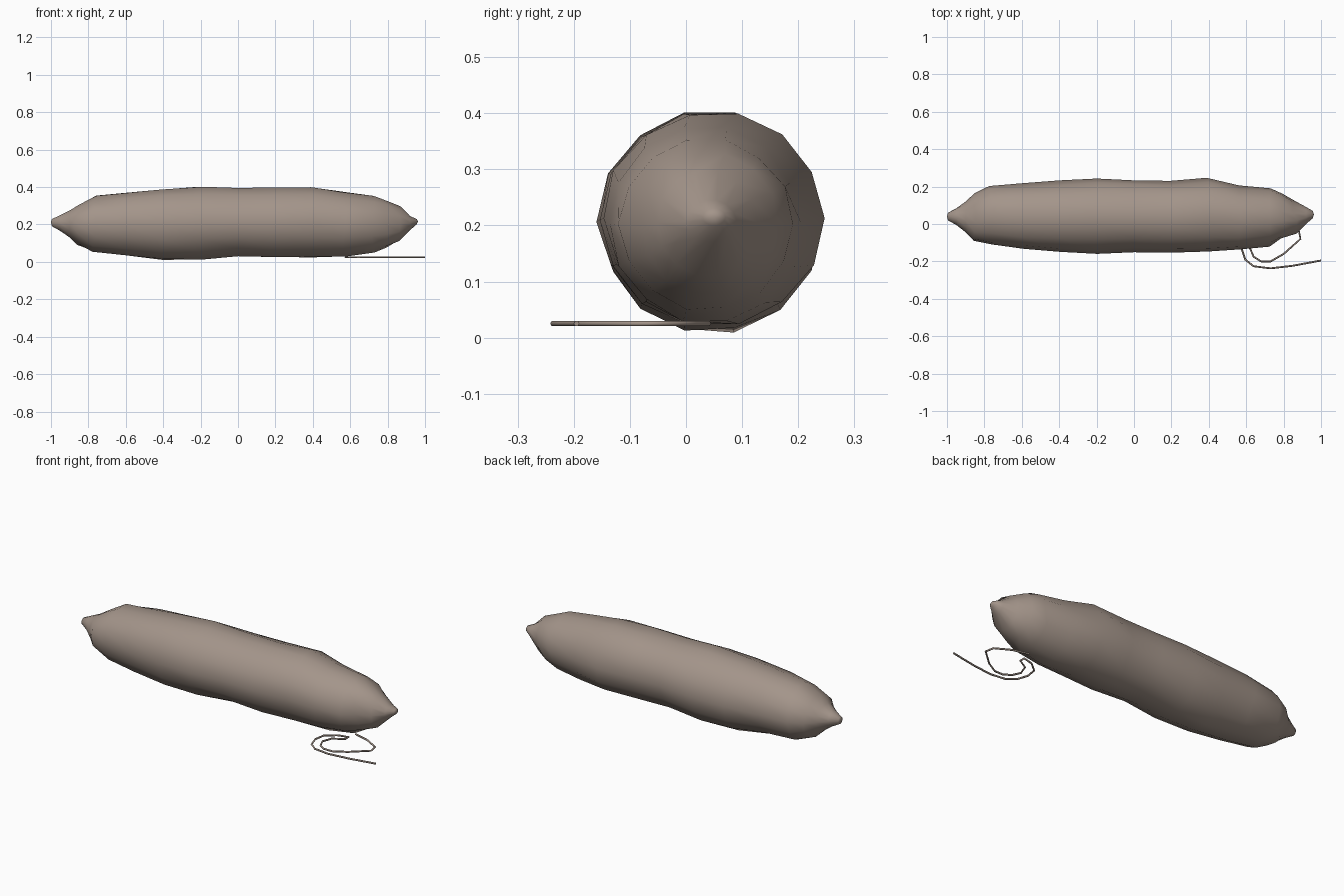
import bpy, bmesh, math, random
random.seed(4)

def material(name, rgb):
    m = bpy.data.materials.new(name)
    m.diffuse_color = (*rgb, 1)
    return m

taupe = material("taupe", (0.37, 0.30, 0.255))

# Lumpy body: rings along x, given as x, y low, y high, z low, z high
STATIONS = [
    (-0.995, 0.020, 0.060, 0.19, 0.23),
    (-0.95, -0.005, 0.085, 0.165, 0.25),
    (-0.90, -0.045, 0.120, 0.13, 0.275),
    (-0.85, -0.090, 0.165, 0.09, 0.31),
    (-0.77, -0.110, 0.205, 0.05, 0.355),
    (-0.60, -0.135, 0.215, 0.035, 0.375),
    (-0.40, -0.145, 0.230, 0.008, 0.395),
    (-0.20, -0.155, 0.240, 0.010, 0.402),
    (0.00, -0.150, 0.230, 0.028, 0.396),
    (0.20, -0.150, 0.228, 0.018, 0.400),
    (0.40, -0.145, 0.245, 0.022, 0.404),
    (0.57, -0.138, 0.205, 0.028, 0.375),
    (0.72, -0.118, 0.190, 0.050, 0.355),
    (0.79, -0.080, 0.165, 0.075, 0.330),
    (0.86, -0.050, 0.125, 0.110, 0.300),
    (0.92, 0.000, 0.090, 0.170, 0.245),
    (0.955, 0.030, 0.070, 0.200, 0.230),
]
SIDES = 14
bm = bmesh.new()
rings = []
for x, y0, y1, z0, z1 in STATIONS:
    cy, cz, ry, rz = (y0 + y1) / 2, (z0 + z1) / 2, (y1 - y0) / 2, (z1 - z0) / 2
    ring = []
    for i in range(SIDES):
        a = 2 * math.pi * i / SIDES
        k = 1.0 + random.uniform(-0.025, 0.025)
        dx = random.uniform(-0.012, 0.012) if abs(x) < 0.9 else 0
        z = max(0.003, cz + rz * k * math.sin(a))
        ring.append(bm.verts.new((x + dx, cy + ry * k * math.cos(a), z)))
    rings.append(ring)
for r, s in zip(rings, rings[1:]):
    for i in range(SIDES):
        j = (i + 1) % SIDES
        bm.faces.new((r[i], r[j], s[j], s[i]))
# Pointed ends
for ring, tip in ((rings[0], (-1.0, 0.04, 0.212)), (rings[-1], (0.962, 0.05, 0.216))):
    v = bm.verts.new(tip)
    for i in range(SIDES):
        bm.faces.new((ring[i], ring[(i + 1) % SIDES], v))
bmesh.ops.recalc_face_normals(bm, faces=bm.faces)
mesh = bpy.data.meshes.new("body")
bm.to_mesh(mesh)
bm.free()
for p in mesh.polygons:
    p.use_smooth = True
mesh.materials.append(taupe)
body = bpy.data.objects.new("body", mesh)
bpy.context.collection.objects.link(body)

# Thin curled string lying flat under one end
PATH = [(1.0, -0.195), (0.85, -0.223), (0.73, -0.237), (0.64, -0.226), (0.595, -0.19),
        (0.575, -0.13), (0.585, -0.07), (0.64, -0.025), (0.70, -0.01), (0.70, -0.04),
        (0.64, -0.075), (0.62, -0.13), (0.64, -0.175), (0.68, -0.20), (0.73, -0.20),
        (0.80, -0.16), (0.89, -0.08), (0.88, -0.03), (0.80, 0.015), (0.71, 0.04)]
curve = bpy.data.curves.new("string", 'CURVE')
curve.dimensions = '3D'
curve.bevel_depth = 0.005
curve.bevel_resolution = 1
curve.use_fill_caps = True
spline = curve.splines.new('POLY')
spline.points.add(len(PATH) - 1)
for p, (x, y) in zip(spline.points, PATH):
    p.co = (x, y, 0.025, 1)
curve.materials.append(taupe)
string = bpy.data.objects.new("string", curve)
bpy.context.collection.objects.link(string)
